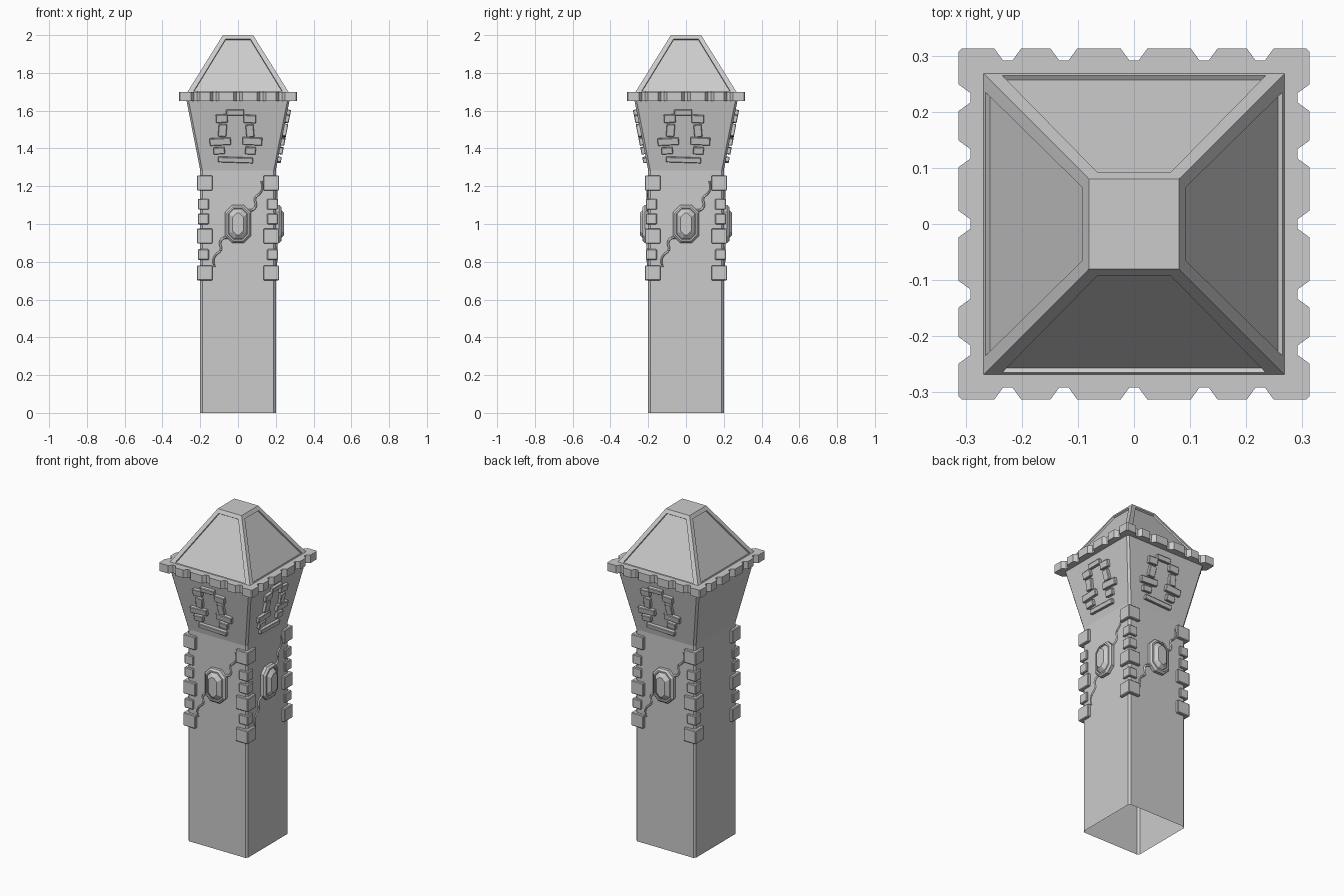
import bpy, bmesh, math
from mathutils import Matrix, Vector

if "Cube" in bpy.data.objects:
    bpy.data.objects.remove(bpy.data.objects["Cube"])

def finish(bm, name, recalc=True):
    if recalc:
        bmesh.ops.recalc_face_normals(bm, faces=bm.faces)
    me = bpy.data.meshes.new(name)
    bm.to_mesh(me)
    bm.free()
    ob = bpy.data.objects.new(name, me)
    bpy.context.collection.objects.link(ob)
    return ob

def turn(k):
    return Matrix.Rotation(k * math.pi / 2, 4, 'Z')

def loft(bm, rings, cap_start=False, cap_end=False):
    loops = [[bm.verts.new(p) for p in r] for r in rings]
    n = len(loops[0])
    for a, b in zip(loops, loops[1:]):
        for i in range(n):
            bm.faces.new((a[i], a[(i + 1) % n], b[(i + 1) % n], b[i]))
    if cap_start:
        bm.faces.new(loops[0][::-1])
    if cap_end:
        bm.faces.new(loops[-1])

def octagon(w, h, c):
    return [(w, h - c), (w - c, h), (c - w, h), (-w, h - c),
            (-w, c - h), (c - w, -h), (w - c, -h), (w, c - h)]

def box(bm, mat, size):
    bmesh.ops.create_cube(bm, size=1, matrix=mat @ Matrix.Diagonal((*size, 1)))

def bevel(ob, width):
    m = ob.modifiers.new("bevel", 'BEVEL')
    m.width, m.segments = width, 1

# shaft with flared head, open underneath
Z0, Z1, H0, H1 = 1.284, 1.65, 0.2, 0.272
bm = bmesh.new()
loft(bm, [[(x, y, z) for x, y in octagon(h, h, 0.011)]
          for h, z in ((H0, 0), (H0, Z0), (H1, Z1))])
finish(bm, "shaft")

# notched cornice slab
side = [(-0.307, -0.313)]
for c in (-0.225, -0.125, 0, 0.125, 0.225):
    side += [(c - 0.024, -0.313), (c - 0.008, -0.291), (c + 0.008, -0.291), (c + 0.024, -0.313)]
side.append((0.307, -0.313))
ring = [turn(k) @ Vector((x, y, 0)) for k in range(4) for x, y in side]
bm = bmesh.new()
loft(bm, [[(p.x, p.y, z) for p in ring] for z in (1.65, 1.698)], True, True)
finish(bm, "cornice")

# roof with four recessed panels
RB, RT, ZB, ZT = 0.27, 0.08, 1.695, 2.0
def roof_z(d):
    return ZB + (RB - d) / (RB - RT) * (ZT - ZB)
def trapezoid(d0, w0, d1, w1, shift=Vector()):
    return [Vector((x, -d, roof_z(d))) + shift
            for x, d in ((-w0, d0), (w0, d0), (w1, d1), (-w1, d1))]
inward = Vector((0, 0.0085, -0.0053))
bm = bmesh.new()
for k in range(4):
    rings = [trapezoid(RB, RB, RT, RT),
             trapezoid(0.265, 0.235, 0.093, 0.066),
             trapezoid(0.265, 0.235, 0.093, 0.066, inward)]
    loft(bm, [[turn(k) @ p for p in r] for r in rings], False, True)
bm.faces.new([bm.verts.new((x, y, ZT)) for x, y in ((-RT, -RT), (RT, -RT), (RT, RT), (-RT, RT))])
bmesh.ops.remove_doubles(bm, verts=bm.verts, dist=0.0005)
finish(bm, "roof")

# alternating corner blocks on all four corners
bm = bmesh.new()
for k in range(4):
    for z, big in ((1.217, 1), (1.105, 0), (1.027, 0), (0.936, 1), (0.838, 0), (0.741, 1)):
        c, s, h = (0.176, 0.083, 0.08) if big else (0.183, 0.058, 0.057)
        box(bm, turn(k) @ Matrix.Translation((c, c, z)), (s, s, h))
bevel(finish(bm, "corner_blocks"), 0.004)

# raised block ornament: x, z, width, height, tilt in degrees
BLOCKS = [(-0.015, 1.592, 0.095, 0.03, 0), (-0.086, 1.56, 0.062, 0.042, 3),
          (0.062, 1.558, 0.066, 0.042, -3), (-0.082, 1.498, 0.044, 0.066, -5),
          (0.063, 1.495, 0.042, 0.066, 5), (-0.094, 1.438, 0.112, 0.038, 3),
          (0.076, 1.44, 0.104, 0.04, -3), (-0.1, 1.39, 0.06, 0.036, 3),
          (0.066, 1.39, 0.056, 0.038, -3), (-0.013, 1.341, 0.185, 0.028, -2)]
slope = (H1 - H0) / (Z1 - Z0)
tilt = Matrix.Rotation(math.atan(slope), 4, 'X')
# front, right and back carry decoration; the left side is plain
for k, label in enumerate(("front", "right", "back")):
    bm = bmesh.new()
    for x, z, w, h, a in BLOCKS:
        d = H0 + slope * (z - Z0)
        box(bm, turn(k) @ Matrix.Translation((x, -d, z)) @ tilt
            @ Matrix.Rotation(math.radians(-a), 4, 'Y'), (w, 0.036, h))
    bevel(finish(bm, label + "_ornament"), 0.003)

    # framed cut gem
    bm = bmesh.new()
    for rings in ([(0.068, 0.1, 0.036, 0.195), (0.068, 0.1, 0.036, 0.218),
                   (0.058, 0.09, 0.032, 0.229), (0.05, 0.082, 0.028, 0.229),
                   (0.048, 0.08, 0.027, 0.218)],
                  [(0.049, 0.081, 0.027, 0.215), (0.046, 0.078, 0.026, 0.226),
                   (0.028, 0.058, 0.02, 0.244)]):
        loft(bm, [[turn(k) @ Vector((x, -d, 1 + z)) for x, z in octagon(w, h, c)]
                  for w, h, c, d in rings], False, rings[-1][3] > 0.24)
    finish(bm, label + "_gem")

    # wavy veins running out of the gem, mirrored through its centre
    cu = bpy.data.curves.new(label + "_veins", 'CURVE')
    cu.dimensions = '3D'
    cu.bevel_depth, cu.bevel_resolution, cu.resolution_u = 0.007, 0, 4
    cu.use_fill_caps = True
    path = [(0.05, 0.07), (0.082, 0.078), (0.095, 0.1), (0.09, 0.135),
            (0.118, 0.165), (0.13, 0.19), (0.124, 0.228)]
    for s in (1, -1):
        sp = cu.splines.new('BEZIER')
        sp.bezier_points.add(len(path) - 1)
        for i, (bp, (x, z)) in enumerate(zip(sp.bezier_points, path)):
            bp.co = turn(k) @ Vector((s * x, -0.203, 1 + s * z))
            bp.handle_left_type = bp.handle_right_type = 'AUTO'
            bp.radius = 1 - 0.06 * i
    bpy.context.collection.objects.link(bpy.data.objects.new(label + "_veins", cu))
